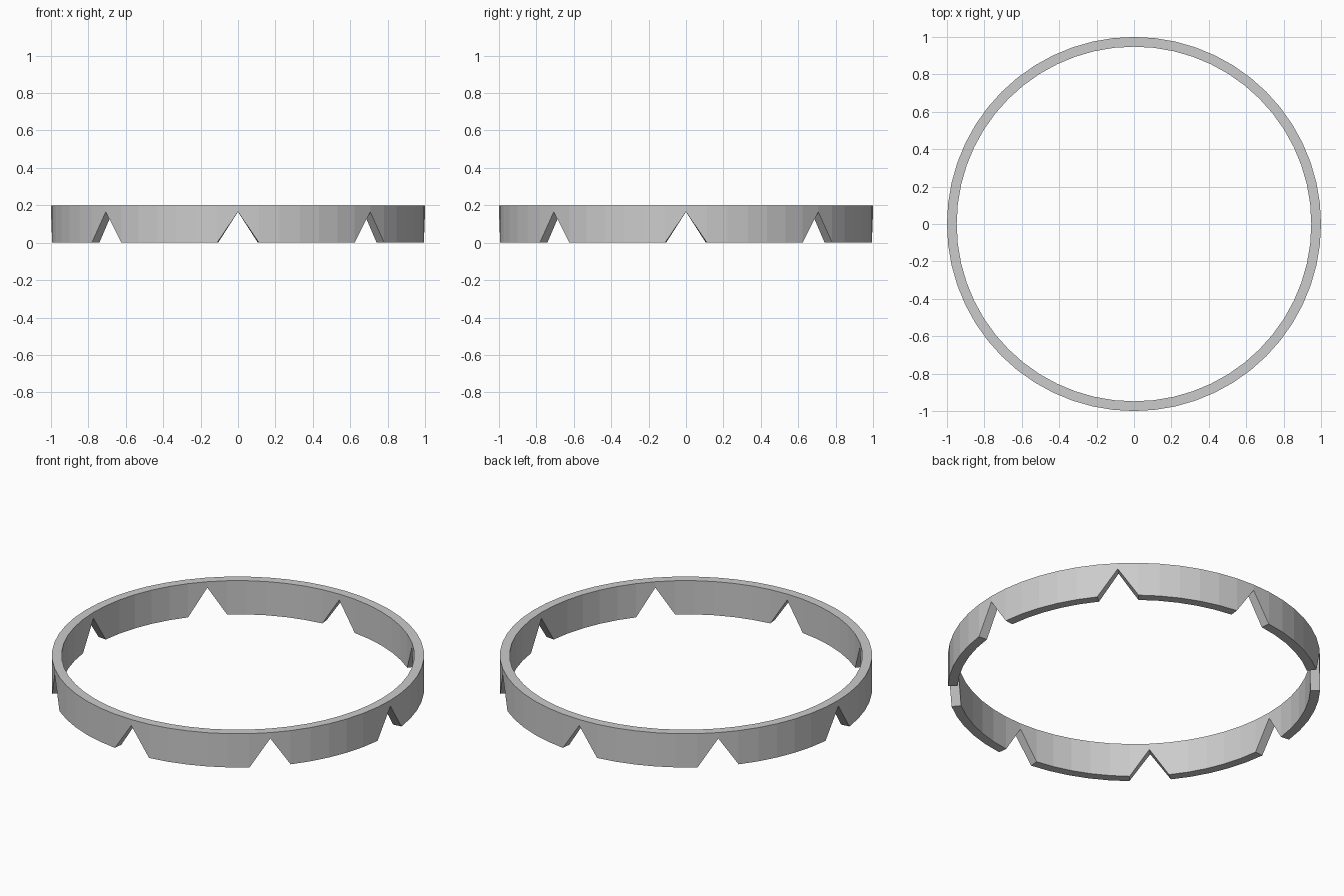
import bpy, bmesh
from math import cos, sin, tau

if "Cube" in bpy.data.objects:
    bpy.data.objects.remove(bpy.data.objects["Cube"])

SEGMENTS, STEP = 56, 7            # a notch every 7th segment -> 8 notches
R_OUT, R_IN, HEIGHT, APEX = 1.0, 0.948, 0.2, 0.165

bm = bmesh.new()

# Rectangular cross-sections; the bottom edge rises at each notch tip
rings = []
for i in range(SEGMENTS):
    a = tau * i / SEGMENTS
    low = APEX if i % STEP == 0 else 0.0
    section = [(R_OUT, low), (R_OUT, HEIGHT), (R_IN, HEIGHT), (R_IN, low)]
    rings.append([bm.verts.new((r * cos(a), r * sin(a), z)) for r, z in section])

# Bridge neighbouring sections all the way round
for i in range(SEGMENTS):
    p, q = rings[i], rings[(i + 1) % SEGMENTS]
    for j in range(4):
        k = (j + 1) % 4
        bm.faces.new((p[j], q[j], q[k], p[k]))
bmesh.ops.recalc_face_normals(bm, faces=bm.faces)

# Notched ring
mesh = bpy.data.meshes.new("notched_ring")
bm.to_mesh(mesh)
bm.free()
ring = bpy.data.objects.new("notched_ring", mesh)
bpy.context.collection.objects.link(ring)
